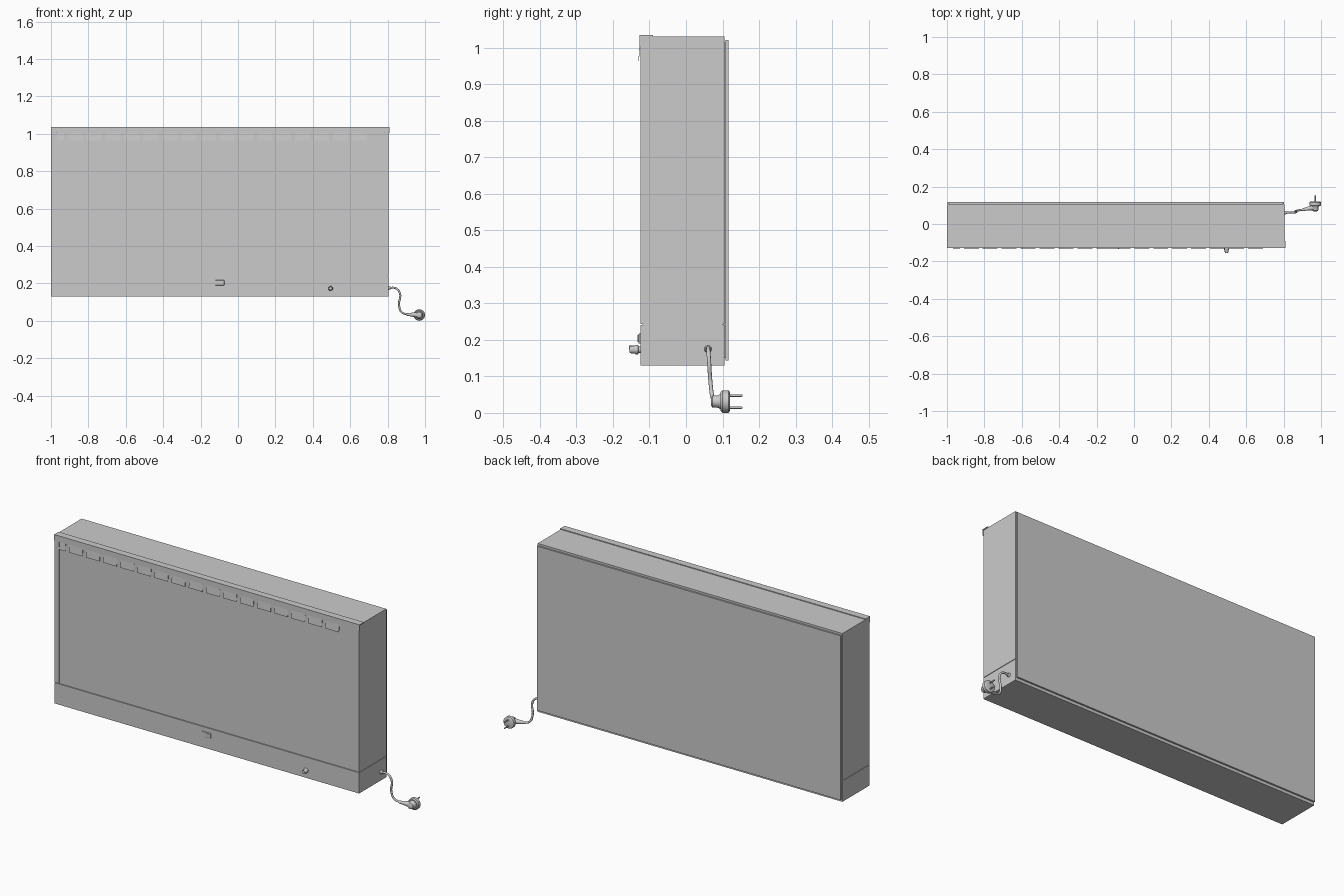
import bpy, bmesh, math
from mathutils import Vector

if "Cube" in bpy.data.objects:
    bpy.data.objects.remove(bpy.data.objects["Cube"])


def box(name, x, y, z, bevel=0.0):
    bm = bmesh.new()
    bmesh.ops.create_cube(bm, size=1)
    for v in bm.verts:
        v.co = Vector([(r[0] + r[1]) / 2 + c * (r[1] - r[0])
                       for c, r in zip(v.co, (x, y, z))])
    me = bpy.data.meshes.new(name)
    bm.to_mesh(me)
    bm.free()
    ob = bpy.data.objects.new(name, me)
    bpy.context.collection.objects.link(ob)
    if bevel:
        m = ob.modifiers.new("bevel", 'BEVEL')
        m.width, m.segments = bevel, 2
    return ob


def lathe(name, origin, axis, profile, n=28):
    """Closed solid of revolution; profile is (radius, distance along axis)."""
    bm = bmesh.new()
    rings = [[bm.verts.new((r * math.cos(2 * math.pi * i / n),
                            r * math.sin(2 * math.pi * i / n), h))
              for i in range(n)] for r, h in profile]
    for a, b in zip(rings, rings[1:]):
        for i in range(n):
            j = (i + 1) % n
            bm.faces.new((a[i], a[j], b[j], b[i]))
    bm.faces.new(rings[0][::-1])
    bm.faces.new(rings[-1])
    me = bpy.data.meshes.new(name)
    bm.to_mesh(me)
    bm.free()
    ob = bpy.data.objects.new(name, me)
    bpy.context.collection.objects.link(ob)
    ob.location = origin
    ob.rotation_euler = Vector(axis).to_track_quat('Z', 'Y').to_euler()
    smooth(ob)
    return ob


def smooth(ob):
    bpy.ops.object.select_all(action='DESELECT')
    bpy.context.view_layer.objects.active = ob
    ob.select_set(True)
    bpy.ops.object.shade_smooth_by_angle(angle=math.radians(35))


L, R = -1.0, 0.805           # cabinet ends
FRONT, BACK = -0.125, 0.105
SEAM, TOP = 0.243, 1.031

# Cabinet: control base, light housing, front frame
box("control_base", (L, R), (FRONT, BACK), (0.13, SEAM - 0.002))
box("seam_core", (L + 0.003, R - 0.003), (FRONT + 0.006, BACK - 0.003),
    (SEAM - 0.01, SEAM + 0.01))
box("light_housing", (L, R), (FRONT + 0.007, BACK), (SEAM + 0.001, TOP))
box("frame_left", (L, -0.972), (FRONT, FRONT + 0.01), (SEAM + 0.001, TOP))
box("frame_right", (0.783, R), (FRONT, FRONT + 0.01), (SEAM + 0.001, TOP))
box("diffuser_panel", (-0.97, 0.781), (FRONT + 0.002, FRONT + 0.012), (SEAM + 0.004, TOP))

# Back cover on a recessed spacer
box("back_spacer", (L + 0.012, R - 0.012), (BACK - 0.002, 0.11), (0.15, 1.015))
box("back_cover", (L + 0.004, R - 0.004), (0.108, 0.117), (0.143, 1.022))

# Film holder: angle strip over the front top edge, with hanging tabs
box("holder_top", (L, R + 0.004), (-0.127, -0.09), (TOP - 0.001, 1.035))
box("holder_front", (L, R + 0.004), (-0.1275, -0.124), (1.003, 1.035))
for k in range(17):
    cx = -0.87 + 0.1013 * (k - 1)
    tab = box(f"film_tab_{k + 1}", (max(cx - 0.04, -0.968), min(cx + 0.04, 0.779)),
              (-0.1275, -0.126), (0.964, 1.004))
    for v in tab.data.vertices:      # tabs lean slightly outwards
        if v.co.z < 0.98:
            v.co.y -= 0.003

# Rocker switch
box("switch_frame", (-0.123, -0.073), (-0.130, -0.122), (0.19, 0.217), 0.002)
rocker = box("switch_rocker", (-0.116, -0.08), (-0.133, -0.124), (0.194, 0.213))
for v in rocker.data.vertices:
    if v.co.y < -0.13 and v.co.x < -0.1:
        v.co.y += 0.004

# Dimmer knob
lathe("dimmer_knob", (0.495, -0.124, 0.173), (0, -1, 0),
      [(0.009, 0), (0.009, 0.006), (0.0125, 0.007), (0.0125, 0.014),
       (0.0105, 0.017), (0.0095, 0.028), (0.008, 0.0305)])
box("knob_pointer", (0.4935, 0.4965), (-0.1555, -0.14), (0.173, 0.184))

# Power cord and its grommet
lathe("cord_grommet", (0.803, 0.06, 0.175), (1, 0, 0),
      [(0.010, 0), (0.010, 0.006), (0.007, 0.012)], 20)
cu = bpy.data.curves.new("power_cord", 'CURVE')
cu.dimensions = '3D'
cu.bevel_depth, cu.bevel_resolution, cu.resolution_u = 0.0055, 3, 8
cu.use_fill_caps = True
path = [(0.80, 0.06, 0.175), (0.845, 0.061, 0.173), (0.866, 0.063, 0.145),
        (0.861, 0.067, 0.085), (0.876, 0.072, 0.045), (0.905, 0.077, 0.035),
        (0.935, 0.083, 0.033)]
sp = cu.splines.new('BEZIER')
sp.bezier_points.add(len(path) - 1)
for p, co in zip(sp.bezier_points, path):
    p.co = co
    p.handle_left_type = p.handle_right_type = 'AUTO'
bpy.context.collection.objects.link(bpy.data.objects.new("power_cord", cu))

# Plug: strain relief, grip, round head and two pins
PX, PZ = 0.969, 0.031
lathe("plug_strain_relief", (0.90, 0.076, 0.034), (1, 0.2, -0.04),
      [(0.0065, 0), (0.009, 0.02), (0.012, 0.04), (0.015, 0.06)], 20)
lathe("plug_grip", (PX, 0.068, PZ), (0, 1, 0),
      [(0.010, 0), (0.016, 0.004), (0.017, 0.02), (0.022, 0.028)])
head = [(0.026, 0), (0.031, 0.005), (0.031, 0.021), (0.029, 0.0235), (0.025, 0.025)]
lathe("plug_head", (PX, 0.095, PZ), (0, 1, 0), head)
for s, side in ((-1, "lower"), (1, "upper")):
    lathe(f"plug_pin_{side}", (PX, 0.118, PZ + s * 0.0165), (0, 1, 0),
          [(0.0035, 0), (0.0035, 0.034), (0.002, 0.0365)], 12)
